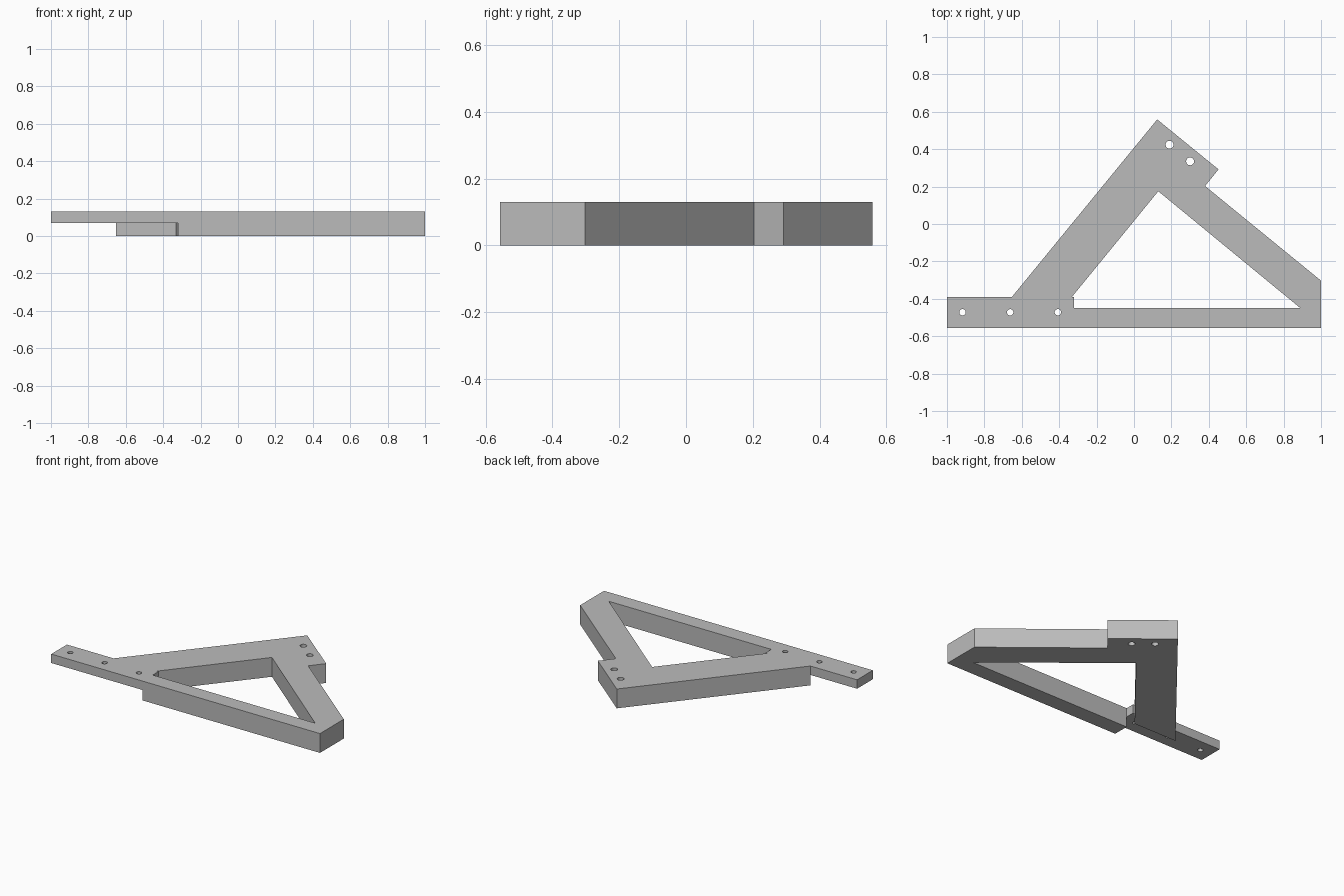
import bpy
import bmesh
from mathutils import Vector

cube = bpy.data.objects.get("Cube")
if cube:
    bpy.data.objects.remove(cube, do_unlink=True)

TOP = 0.13      # full thickness
STEP = 0.07     # underside of the thin tongue

grey = bpy.data.materials.new("plain_grey")
grey.use_nodes = True
grey.diffuse_color = (0.5, 0.5, 0.5, 1)
grey.node_tree.nodes["Principled BSDF"].inputs["Base Color"].default_value = (0.5, 0.5, 0.5, 1)


def prism(name, outline, low, high):
    """Extrude a flat outline between two heights."""
    bm = bmesh.new()
    face = bm.faces.new([bm.verts.new((x, y, low)) for x, y in outline])
    extruded = bmesh.ops.extrude_face_region(bm, geom=[face])["geom"]
    verts = [v for v in extruded if isinstance(v, bmesh.types.BMVert)]
    bmesh.ops.translate(bm, verts=verts, vec=Vector((0, 0, high - low)))
    bmesh.ops.recalc_face_normals(bm, faces=bm.faces)
    mesh = bpy.data.meshes.new(name)
    bm.to_mesh(mesh)
    bm.free()
    mesh.materials.append(grey)
    obj = bpy.data.objects.new(name, mesh)
    bpy.context.collection.objects.link(obj)
    return obj


def cut(target, cutter):
    """Subtract the cutter, then discard it."""
    bpy.context.view_layer.objects.active = target
    mod = target.modifiers.new("cut", "BOOLEAN")
    mod.operation = "DIFFERENCE"
    mod.solver = "EXACT"
    mod.object = cutter
    bpy.ops.object.modifier_apply(modifier=mod.name)
    bpy.data.objects.remove(cutter, do_unlink=True)


# Triangular bracket with a tongue on the right and a mounting foot at the apex
bracket = prism("bracket_frame", [
    (-1, -0.557), (1, -0.557), (1, -0.303), (0.38, 0.203), (0.452, 0.292),
    (0.124, 0.559), (-0.653, -0.39), (-1, -0.39)], 0, TOP)

# Central opening with a small step beside the arm
cut(bracket, prism("opening_cutter", [
    (-0.32, -0.45), (0.89, -0.45), (0.13, 0.175), (-0.332, -0.39),
    (-0.32, -0.39)], -0.1, TOP + 0.1))

# Relief below the tongue, up to the end of the diagonal arm
cut(bracket, prism("relief_cutter", [
    (-1.1, -0.65), (-0.32, -0.65), (-0.32, -0.39), (-1.1, -0.39)], -0.1, STEP))

# Screw holes in the tongue and the apex
for x, y, radius in [(-0.917, -0.472, 0.017), (-0.662, -0.472, 0.017),
                     (-0.407, -0.472, 0.017), (0.19, 0.424, 0.021),
                     (0.3, 0.335, 0.021)]:
    bpy.ops.mesh.primitive_cylinder_add(vertices=32, radius=radius, depth=1,
                                        location=(x, y, 0))
    hole = bpy.context.object
    hole.name = "hole_cutter"
    hole.data.materials.append(grey)
    cut(bracket, hole)

# Smooth hole walls, sharp plate edges
bpy.ops.object.select_all(action="DESELECT")
bracket.select_set(True)
bpy.context.view_layer.objects.active = bracket
bpy.ops.object.shade_smooth_by_angle()
